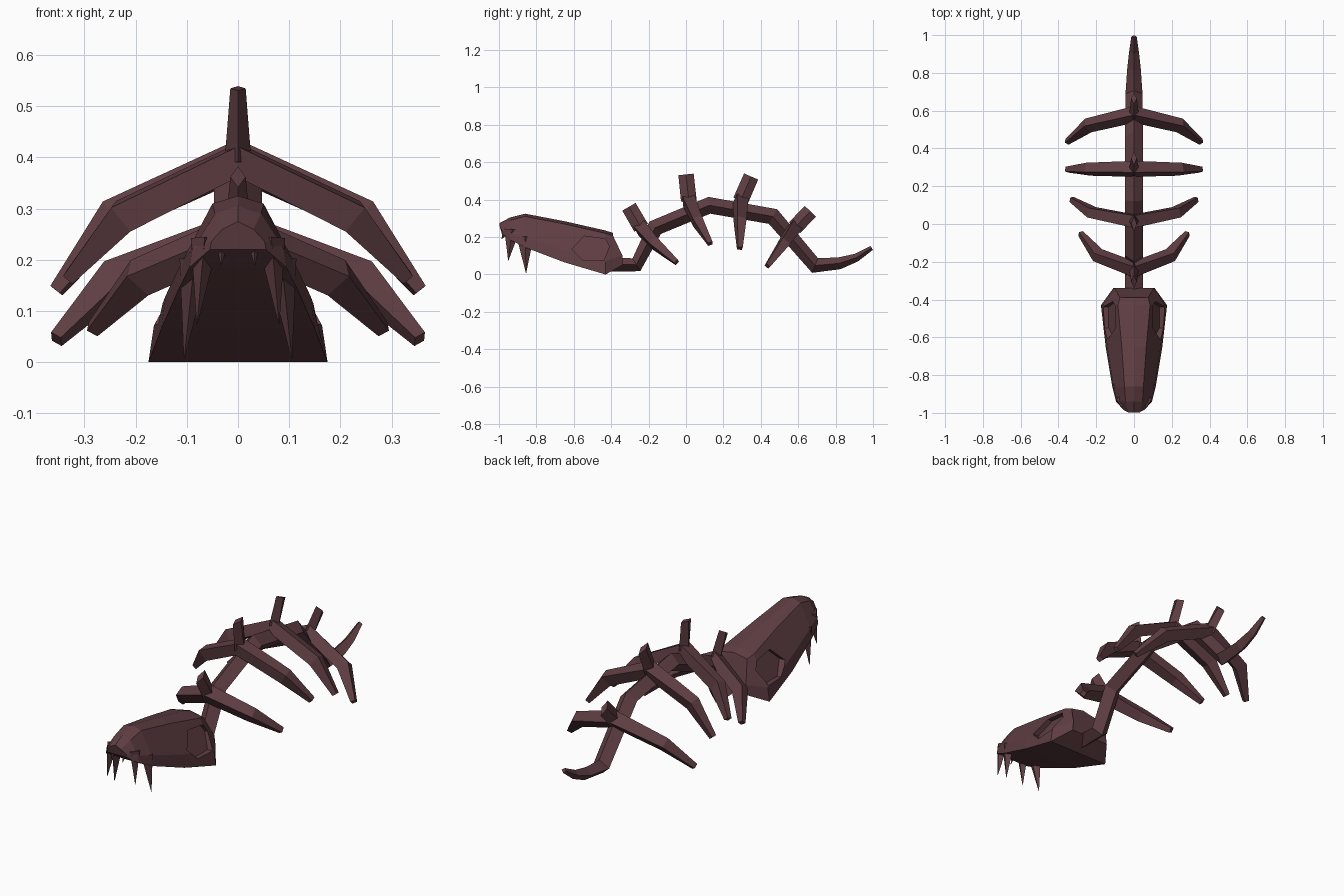
import bpy, bmesh
from mathutils import Vector

if "Cube" in bpy.data.objects:
    bpy.data.objects.remove(bpy.data.objects["Cube"])

bone = bpy.data.materials.new("dark_bone")
bone.diffuse_color = (0.115, 0.048, 0.055, 1)
bone.use_nodes = True
bone.node_tree.nodes["Principled BSDF"].inputs["Base Color"].default_value = bone.diffuse_color


def make(name, verts, faces):
    bm = bmesh.new()
    vs = [bm.verts.new(v) for v in verts]
    for f in faces:
        bm.faces.new([vs[i] for i in f])
    bmesh.ops.recalc_face_normals(bm, faces=bm.faces[:])
    me = bpy.data.meshes.new(name)
    bm.to_mesh(me)
    bm.free()
    ob = bpy.data.objects.new(name, me)
    bpy.context.collection.objects.link(ob)
    me.materials.append(bone)
    return ob


def loft(name, rings):
    n, m = len(rings[0]), len(rings)
    faces = [(r * n + i, r * n + (i + 1) % n, (r + 1) * n + (i + 1) % n, (r + 1) * n + i)
             for r in range(m - 1) for i in range(n)]
    faces += [tuple(range(n)), tuple(range((m - 1) * n, m * n))]
    return make(name, [v for ring in rings for v in ring], faces)


DIAMOND = [(1, 0), (0, 1), (-1, 0), (0, -1)]
SQUARE = [(1, 1), (-1, 1), (-1, -1), (1, -1)]


def sweep(name, path, sizes, side, section):
    """Sweep a four-sided section along a path; sizes are half extents along side and across."""
    pts = [Vector(p) for p in path]
    rings = []
    for i, p in enumerate(pts):
        a = (p - pts[i - 1]).normalized() if i else Vector()
        b = (pts[i + 1] - p).normalized() if i < len(pts) - 1 else Vector()
        t = (a + b).normalized()
        s = Vector(side)
        s = (s - t * s.dot(t)).normalized()
        w = t.cross(s)
        hs, hw = sizes[i]
        rings.append([p + s * hs * u + w * hw * v for u, v in section])
    return loft(name, rings)


# Skull: y, top z, bottom z, half width, brow half width, lean of the top
rings = []
for y, zt, zb, w, u, lean in [(-0.985, 0.275, 0.22, 0.055, 0.03, -0.012),
                              (-0.94, 0.305, 0.185, 0.095, 0.045, 0),
                              (-0.86, 0.325, 0.145, 0.115, 0.05, 0),
                              (-0.65, 0.285, 0.065, 0.150, 0.065, 0),
                              (-0.43, 0.235, 0.0, 0.175, 0.085, 0),
                              (-0.34, 0.222, 0.05, 0.11, 0.075, -0.05)]:
    half = [(w, y, zb), (w * 0.94, y, zb + 0.3 * (zt - zb)),
            (u, y + lean, zt - 0.015)]
    rings.append(half + [(0, y + lean, zt)] + [(-a, b, c) for a, b, c in reversed(half)])
skull = loft("skull", rings)

# Eye sockets cut into the skull sides
outline = [(-0.61, 0.135), (-0.545, 0.205), (-0.43, 0.19), (-0.41, 0.15), (-0.44, 0.075), (-0.55, 0.075)]
for sx, label in ((1, "right"), (-1, "left")):
    inner = [(sx * (0.157 - 0.5 * (z - 0.07)), y, z) for y, z in outline]
    inner = [(x - sx * 0.02, y, z) for x, y, z in inner]
    outer = [(sx * 0.3, y, z) for y, z in outline]
    cutter = loft(label + "_socket_cutter", [inner, outer])
    cutter.hide_render = True
    cutter.hide_viewport = True
    mod = skull.modifiers.new("socket", 'BOOLEAN')
    mod.operation = 'DIFFERENCE'
    mod.solver = 'EXACT'
    mod.object = cutter

# Teeth: base centre, tip, half width
for i, (base, tip, r) in enumerate([((0.03, -0.955, 0.25), (0.033, -0.985, 0.19), 0.025),
                                    ((0.065, -0.93, 0.24), (0.08, -0.95, 0.075), 0.042),
                                    ((0.085, -0.86, 0.2), (0.105, -0.855, 0.008), 0.045)]):
    for sx, label in ((1, "right"), (-1, "left")):
        sweep(f"tooth_{label}_{i + 1}", [(sx * base[0], *base[1:]), (sx * tip[0], *tip[1:])],
              [(r * 0.65, r), (0.001, 0.001)], (1, 0, 0), DIAMOND)

# Spine with tapering tail
spine = [(-0.43, 0.055), (-0.265, 0.052), (-0.165, 0.25), (0.125, 0.37), (0.465, 0.31),
         (0.69, 0.048), (0.82, 0.06), (0.91, 0.09), (0.993, 0.142)]
sizes = [(0.047, 0.04)] * 2 + [(0.047, 0.045)] * 3 + [(0.045, 0.042), (0.036, 0.032),
                                                     (0.026, 0.022), (0.014, 0.012)]
sweep("spine", [(0, y, z) for y, z in spine], sizes, (1, 0, 0), DIAMOND)

# Ribs and bony spikes: centre, elbow, tip and spike top in (y, z), plus reach in x
for i, (c, e, t, k, reach) in enumerate([
        ((-0.24, 0.25), (-0.165, 0.165), (-0.05, 0.065), (-0.305, 0.362), 0.283),
        ((0.015, 0.395), (0.062, 0.285), (0.13, 0.165), (0.0, 0.535), 0.33),
        ((0.292, 0.395), (0.29, 0.285), (0.288, 0.14), (0.348, 0.524), 0.355),
        ((0.58, 0.25), (0.522, 0.163), (0.435, 0.045), (0.665, 0.338), 0.355)]):
    ex = reach * 0.68
    path = [(-reach, *t), (-ex, *e), (0, *c), (ex, *e), (reach, *t)]
    up = Vector((0, k[0] - c[0], k[1] - c[1])).normalized()
    side = Vector((1, 0, 0)).cross(up)
    sweep(f"rib_{i + 1}", path,
          [(0.013, 0.012), (0.026, 0.03), (0.033, 0.03), (0.026, 0.03), (0.013, 0.012)], side, SQUARE)
    sweep(f"spike_{i + 1}", [(0, *c), (0, *k)], [(0.026, 0.042), (0.015, 0.041)], (1, 0, 0), DIAMOND)
